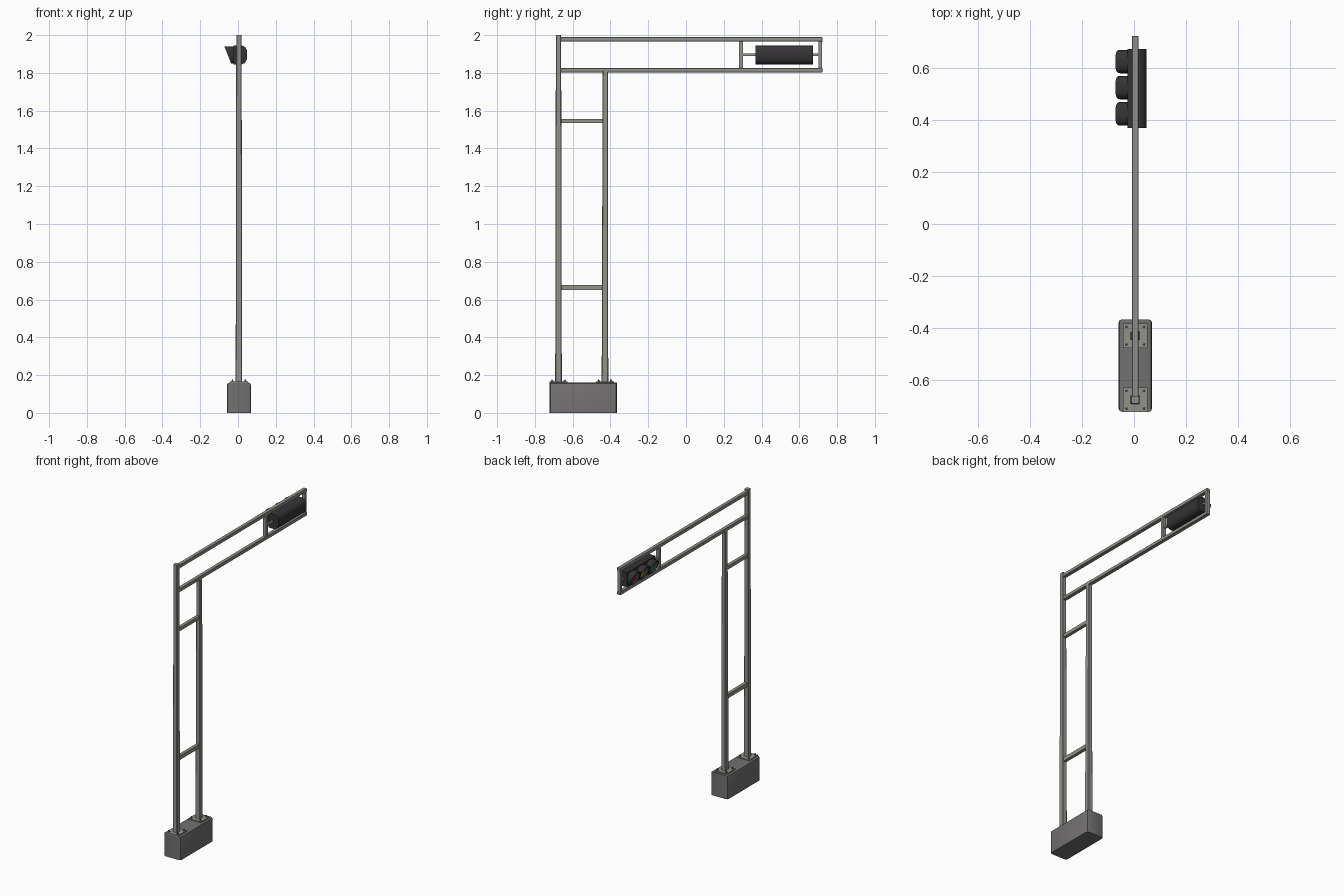
import bpy, bmesh, math
from mathutils import Vector

if "Cube" in bpy.data.objects:
    bpy.data.objects.remove(bpy.data.objects["Cube"])

CX = 0.005  # centre line of the frame


def mat(name, rgb):
    m = bpy.data.materials.new(name)
    m.diffuse_color = (*rgb, 1)
    m.use_nodes = True
    m.node_tree.nodes["Principled BSDF"].inputs["Base Color"].default_value = m.diffuse_color
    return m


STEEL = mat("grey_steel", (0.29, 0.29, 0.26))
CONCRETE = mat("concrete", (0.17, 0.162, 0.165))
BLACK = mat("black_housing", (0.036, 0.033, 0.037))
BOLT = mat("dark_bolt", (0.12, 0.12, 0.11))
RED = mat("red_lens", (0.28, 0.02, 0.03))
YELLOW = mat("yellow_lens", (0.32, 0.23, 0.02))
GREEN = mat("green_lens", (0.02, 0.24, 0.05))


def finish(name, bm, material, smooth=False):
    bmesh.ops.recalc_face_normals(bm, faces=bm.faces)
    me = bpy.data.meshes.new(name)
    bm.to_mesh(me)
    bm.free()
    me.materials.append(material)
    ob = bpy.data.objects.new(name, me)
    bpy.context.collection.objects.link(ob)
    if smooth:
        bpy.ops.object.select_all(action='DESELECT')
        ob.select_set(True)
        bpy.context.view_layer.objects.active = ob
        bpy.ops.object.shade_smooth_by_angle(angle=math.radians(40))
    return ob


def box_bm(lo, hi):
    bm = bmesh.new()
    bmesh.ops.create_cube(bm, size=1)
    for v in bm.verts:
        v.co = Vector([(a + b) / 2 + c * (b - a) for a, b, c in zip(lo, hi, v.co)])
    return bm


def box(name, lo, hi, material, bevel=0.0):
    bm = box_bm(lo, hi)
    if bevel:
        bmesh.ops.bevel(bm, geom=bm.edges[:], offset=bevel, segments=1, affect='EDGES')
    return finish(name, bm, material)


def cylinder(name, centre, r, depth, material, sides=8):
    bm = bmesh.new()
    bmesh.ops.create_cone(bm, cap_ends=True, segments=sides, radius1=r, radius2=r, depth=depth)
    bmesh.ops.translate(bm, verts=bm.verts, vec=centre)
    return finish(name, bm, material, True)


# Concrete footing: bevelled upright corners and long top edges
bm = box_bm((-0.059, -0.722, 0), (0.069, -0.366, 0.16))
edges = []
for e in bm.edges:
    a, b = e.verts[0].co, e.verts[1].co
    if abs(a.z - b.z) > 0.1 or (abs(a.y - b.y) > 0.1 and a.z > 0.1):
        edges.append(e)
bmesh.ops.bevel(bm, geom=edges, offset=0.013, segments=2, profile=0.5, affect='EDGES')
finish("footing", bm, CONCRETE, True)


# Tapered posts with base plates and bolts
def post(name, y, top, y_shift):
    bm = box_bm((CX - 0.0175, y - 0.0175, 0.16), (CX + 0.0175, y + 0.0175, top))
    for v in bm.verts:
        if v.co.z > 1:
            v.co.x = CX + (v.co.x - CX) * 0.8
            v.co.y = y + (v.co.y - y) * 0.8 + y_shift
    up = [e for e in bm.edges if abs(e.verts[0].co.z - e.verts[1].co.z) > 0.1]
    bmesh.ops.bevel(bm, geom=up, offset=0.003, segments=1, affect='EDGES')
    finish(name + "_post", bm, STEEL)
    box(name + "_base_plate", (CX - 0.047, y - 0.047, 0.158), (CX + 0.047, y + 0.047, 0.167), STEEL)
    for i, (sx, sy) in enumerate([(-1, -1), (-1, 1), (1, -1), (1, 1)]):
        p = (CX + sx * 0.034, y + sy * 0.034)
        cylinder(f"{name}_nut_{i}", (*p, 0.169), 0.0065, 0.006, BOLT, 6)
        cylinder(f"{name}_bolt_{i}", (*p, 0.171), 0.0035, 0.014, BOLT)


post("outer", -0.675, 2.0, 0.0)
post("inner", -0.429, 1.81, 0.002)

# Rungs between the posts
for i, (z0, z1) in enumerate([(0.65, 0.677), (1.534, 1.557)]):
    box(f"rung_{i}", (CX - 0.011, -0.665, z0), (CX + 0.011, -0.437, z1), STEEL)

# Cantilever arm frame
box("arm_top_bar", (CX - 0.013, -0.67, 1.966), (CX + 0.013, 0.722, 1.989), STEEL, 0.002)
box("arm_bottom_bar", (CX - 0.013, -0.67, 1.803), (CX + 0.013, 0.722, 1.826), STEEL, 0.002)
box("arm_end_bar", (CX - 0.012, 0.702, 1.82), (CX + 0.012, 0.721, 1.97), STEEL)
box("arm_inner_bar", (CX - 0.012, 0.28, 1.82), (CX + 0.012, 0.301, 1.97), STEEL)
box("signal_rod", (CX - 0.006, 0.295, 1.889), (CX + 0.006, 0.71, 1.902), STEEL)

# Signal housing: chamfered profile swept along y
ZC = 1.895
profile = [(-0.025, -0.05), (0.02, -0.05), (0.038, -0.042), (0.048, -0.022),
           (0.048, 0.022), (0.038, 0.042), (0.02, 0.05), (-0.025, 0.05)]
bm = bmesh.new()
face = bm.faces.new([bm.verts.new((x, 0.368, ZC + z)) for x, z in profile])
ext = bmesh.ops.extrude_face_region(bm, geom=[face])
bmesh.ops.translate(bm, vec=(0, 0.305, 0),
                    verts=[g for g in ext["geom"] if isinstance(g, bmesh.types.BMVert)])
finish("signal_housing", bm, BLACK, True)


# Visors: slant-cut rounded tubes, longest at the top
def visor(name, y):
    n = 24
    bm = bmesh.new()

    def ring(r, base):
        out = []
        for k in range(n):
            a = 2 * math.pi * k / n
            c, s = math.cos(a), math.sin(a)
            f = r / (abs(c) ** 2.8 + abs(s) ** 2.8) ** (1 / 2.8)
            z = f * s
            x = -0.024 if base else -0.054 - 0.018 * z / 0.045
            out.append(bm.verts.new((x, y + f * c, ZC + z)))
        return out

    rings = [ring(0.045, True), ring(0.045, False), ring(0.041, False), ring(0.041, True)]
    for a, b in zip(rings, rings[1:]):
        for k in range(n):
            j = (k + 1) % n
            bm.faces.new((a[k], a[j], b[j], b[k]))
    finish(name, bm, BLACK, True)


# Domed lens facing -x
def lens(name, y, material):
    bm = bmesh.new()
    bmesh.ops.create_uvsphere(bm, u_segments=20, v_segments=10, radius=0.038)
    for v in bm.verts:
        v.co = Vector((-0.026 - v.co.z * 0.2, y + v.co.x, ZC + v.co.y))
    finish(name, bm, material, True)


for label, y, m in (("red", 0.624, RED), ("yellow", 0.524, YELLOW), ("green", 0.423, GREEN)):
    visor(label + "_visor", y)
    lens(label + "_lens", y, m)
